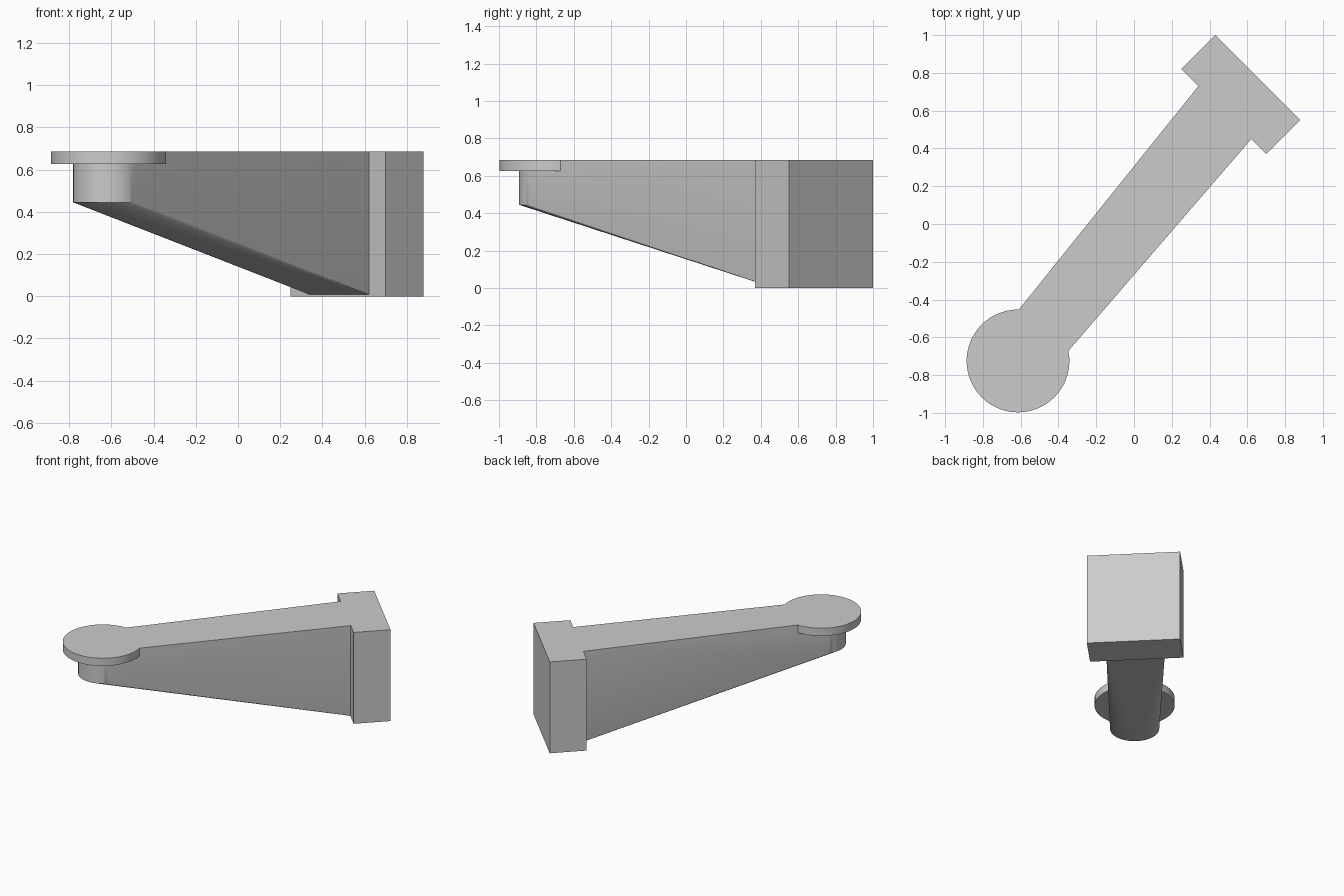
import bpy, bmesh
from math import cos, sin, tau, radians

cube = bpy.data.objects.get("Cube")
if cube:
    bpy.data.objects.remove(cube)

TOP = 0.685
CENTRE = (-0.614, -0.725)

grey = bpy.data.materials.new("plain grey")
grey.use_nodes = True
grey.diffuse_color = (0.6, 0.6, 0.6, 1)
grey.node_tree.nodes["Principled BSDF"].inputs["Base Color"].default_value = (0.6, 0.6, 0.6, 1)


def circle(radius, count=96):
    return [(CENTRE[0] + radius * cos(tau * i / count),
             CENTRE[1] + radius * sin(tau * i / count)) for i in range(count)]


def hull(name, *outlines):
    """Convex solid around outlines given as (points, bottom), all reaching TOP."""
    bm = bmesh.new()
    for points, bottom in outlines:
        for x, y in points:
            for z in (bottom, TOP):
                bm.verts.new((x, y, z))
    result = bmesh.ops.convex_hull(bm, input=bm.verts)
    loose = [v for v in bm.verts if not v.link_faces]
    bmesh.ops.delete(bm, geom=loose, context='VERTS')
    bmesh.ops.dissolve_limit(bm, angle_limit=radians(0.1), verts=bm.verts, edges=bm.edges)
    bmesh.ops.recalc_face_normals(bm, faces=bm.faces)
    mesh = bpy.data.meshes.new(name)
    bm.to_mesh(mesh)
    bm.free()
    mesh.materials.append(grey)
    obj = bpy.data.objects.new(name, mesh)
    bpy.context.collection.objects.link(obj)
    return obj


# Tapered arm from the round stem to the mounting plate
arm = hull("bracket", (circle(0.167), 0.445), ([(0.36, 0.754), (0.641, 0.473)], 0.0))

# Round head and diagonal mounting plate
head = hull("round_head", (circle(0.272), 0.627))
plate = hull("mounting_plate",
             ([(0.43, 1.0), (0.88, 0.55), (0.70, 0.37), (0.25, 0.82)], 0.0))

# Fuse the parts into one casting
bpy.ops.object.select_all(action='DESELECT')
bpy.context.view_layer.objects.active = arm
arm.select_set(True)
for part in (head, plate):
    mod = arm.modifiers.new("fuse", 'BOOLEAN')
    mod.operation = 'UNION'
    mod.solver = 'EXACT'
    mod.object = part
    bpy.ops.object.modifier_apply(modifier=mod.name)
    bpy.data.objects.remove(part)

bpy.ops.object.shade_smooth_by_angle(angle=radians(30))
